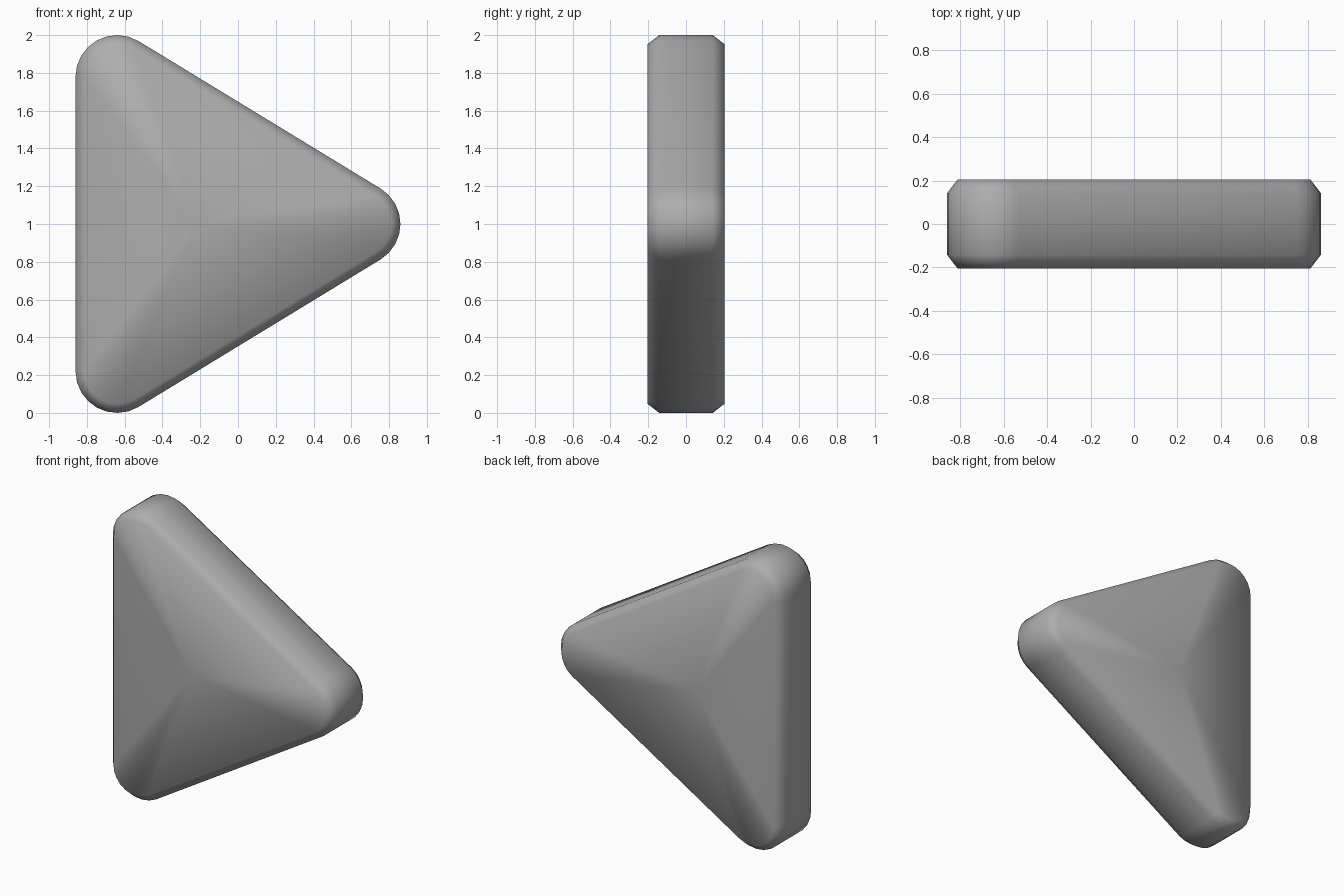
import bpy, bmesh
from math import cos, sin, atan2, pi

if "Cube" in bpy.data.objects:
    bpy.data.objects.remove(bpy.data.objects["Cube"])

RADIUS, INSET, SEGMENTS = 0.22, 0.048, 8
HALF, SHOULDER = 0.204, 0.142          # half thickness and where the chamfer starts
CORNERS = [(0.64, 1.0), (-0.64, 1.78), (-0.64, 0.22)]


def rounded_triangle(radius):
    """Outline of the triangle with an arc at each corner, counter-clockwise in x/z."""
    points = []
    for i, (cx, cz) in enumerate(CORNERS):
        px, pz = CORNERS[i - 1]
        nx, nz = CORNERS[(i + 1) % 3]
        start = atan2(cz - pz, cx - px) - pi / 2
        end = atan2(nz - cz, nx - cx) - pi / 2
        sweep = (end - start) % (2 * pi)
        for s in range(SEGMENTS + 1):
            a = start + sweep * s / SEGMENTS
            points.append((cx + radius * cos(a), cz + radius * sin(a)))
    return points


# Stacked outlines: chamfer, straight side, chamfer
bm = bmesh.new()
levels = [(-HALF, RADIUS - INSET), (-SHOULDER, RADIUS),
          (SHOULDER, RADIUS), (HALF, RADIUS - INSET)]
loops = [[bm.verts.new((x, y, z)) for x, z in rounded_triangle(r)] for y, r in levels]
count = len(loops[0])
for a, b in zip(loops, loops[1:]):
    for i in range(count):
        j = (i + 1) % count
        bm.faces.new((a[i], a[j], b[j], b[i]))

# Flat front and back, fanned around a centre point
for loop, y in ((loops[0], -HALF), (loops[-1], HALF)):
    centre = bm.verts.new((-0.213, y, 1.0))
    for i in range(count):
        bm.faces.new((loop[i], loop[(i + 1) % count], centre))

bmesh.ops.recalc_face_normals(bm, faces=bm.faces[:])
for face in bm.faces:
    face.smooth = True

mesh = bpy.data.meshes.new("rounded_triangle")
bm.to_mesh(mesh)
bm.free()

# Dark grey finish
grey = bpy.data.materials.new("dark_grey")
grey.diffuse_color = (0.42, 0.42, 0.42, 1)
grey.use_nodes = True
grey.node_tree.nodes["Principled BSDF"].inputs["Base Color"].default_value = grey.diffuse_color
mesh.materials.append(grey)
bpy.context.collection.objects.link(bpy.data.objects.new("rounded_triangle", mesh))
